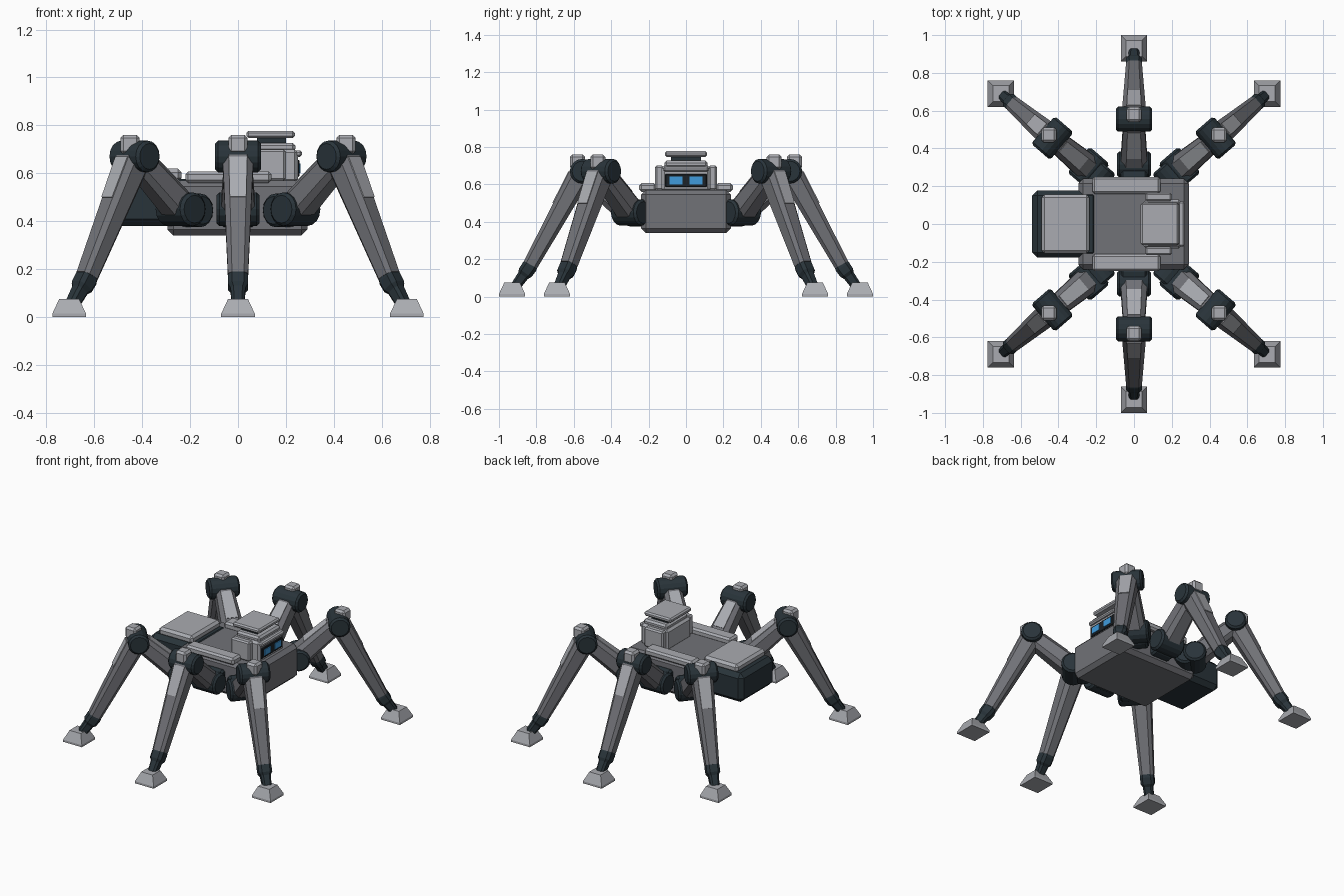
import bpy, bmesh, math
from mathutils import Vector

if "Cube" in bpy.data.objects:
    bpy.data.objects.remove(bpy.data.objects["Cube"])


def material(name, rgb):
    m = bpy.data.materials.new(name)
    m.diffuse_color = (*rgb, 1)
    m.use_nodes = True
    m.node_tree.nodes["Principled BSDF"].inputs["Base Color"].default_value = m.diffuse_color
    return m


GREY = material("mid grey", (0.165, 0.168, 0.185))
LIGHT = material("light grey", (0.40, 0.41, 0.44))
DARK = material("dark slate", (0.022, 0.034, 0.042))
BLACK = material("visor black", (0.012, 0.016, 0.02))
BLUE = material("eye blue", (0.05, 0.33, 0.72))


def finish(bm, name, mat):
    bmesh.ops.recalc_face_normals(bm, faces=bm.faces)
    me = bpy.data.meshes.new(name)
    bm.to_mesh(me)
    bm.free()
    me.materials.append(mat)
    ob = bpy.data.objects.new(name, me)
    bpy.context.collection.objects.link(ob)
    return ob


def box(name, mat, x, y, z, bevel=0.0, top=1.0):
    """Box from axis ranges, with optional chamfer and narrowed top."""
    bm = bmesh.new()
    bmesh.ops.create_cube(bm, size=1)
    for v in bm.verts:
        k = top if v.co.z > 0 else 1
        v.co = (sum(x) / 2 + v.co.x * k * (x[1] - x[0]),
                sum(y) / 2 + v.co.y * k * (y[1] - y[0]),
                sum(z) / 2 + v.co.z * (z[1] - z[0]))
    if bevel:
        bmesh.ops.bevel(bm, geom=bm.edges[:], offset=bevel, segments=1,
                        profile=0.5, affect='EDGES')
    return finish(bm, name, mat)


def frame(a, b):
    """Side and outward normal of a limb running from a to b."""
    d = (b - a).normalized()
    side = Vector((-d.y, d.x, 0)).normalized()
    n = d.cross(side)
    return d, side, n if n.z > 0 else -n


def limb(name, mat, a, b, rings):
    """Chamfered rectangular tube; rings = (fraction, half width, half depth)."""
    d, side, n = frame(a, b)
    bm = bmesh.new()
    loops = []
    for t, w, h in rings:
        c = 0.6
        pts = [(w, h * c), (w * c, h), (-w * c, h), (-w, h * c),
               (-w, -h * c), (-w * c, -h), (w * c, -h), (w, -h * c)]
        p = a.lerp(b, t)
        loops.append([bm.verts.new(p + side * u + n * v) for u, v in pts])
    for l0, l1 in zip(loops, loops[1:]):
        for i in range(8):
            j = (i + 1) % 8
            bm.faces.new((l0[i], l0[j], l1[j], l1[i]))
    bm.faces.new(loops[0])
    bm.faces.new(loops[-1])
    return finish(bm, name, mat)


def plate(name, a, b, t0, t1, r0, r1):
    """Thin armour strip on the outer face of a tapered limb."""
    d, side, n = frame(a, b)
    bm = bmesh.new()
    rows = []
    for t in (t0, t1):
        w = (r0[0] + (r1[0] - r0[0]) * t) * 0.6
        h = r0[1] + (r1[1] - r0[1]) * t
        p = a.lerp(b, t)
        rows.append([bm.verts.new(p + side * u + n * v) for u, v in
                     ((-w, h - 0.003), (w, h - 0.003), (w, h + 0.004), (-w, h + 0.004))])
    for i in range(4):
        j = (i + 1) % 4
        bm.faces.new((rows[0][i], rows[0][j], rows[1][j], rows[1][i]))
    bm.faces.new(rows[0])
    bm.faces.new(rows[1])
    return finish(bm, name, LIGHT)


def drum(name, centre, axis, radius, half, chamfer=0.012):
    """Chamfered joint cylinder."""
    axis = axis.normalized()
    up = Vector((0, 0, 1))
    out = axis.cross(up)
    bm = bmesh.new()
    loops = []
    for t, r in ((-half, radius - chamfer), (-half + chamfer, radius),
                 (half - chamfer, radius), (half, radius - chamfer)):
        loops.append([bm.verts.new(centre + axis * t + (out * math.cos(k) + up * math.sin(k)) * r)
                      for k in (2 * math.pi * i / 16 for i in range(16))])
    for l0, l1 in zip(loops, loops[1:]):
        for i in range(16):
            j = (i + 1) % 16
            bm.faces.new((l0[i], l0[j], l1[j], l1[i]))
    bm.faces.new(loops[0])
    bm.faces.new(loops[-1])
    return finish(bm, name, DARK)


# Body, deck rails and rear pack
box("body", GREY, (-0.295, 0.29), (-0.24, 0.24), (0.34, 0.57), 0.025)
for s, side in ((-1, "right"), (1, "left")):
    box(side + "_deck_rail", LIGHT, (-0.22, 0.14), sorted((s * 0.16, s * 0.25)),
        (0.56, 0.607), 0.012)
box("rear_pack", DARK, (-0.54, -0.19), (-0.178, 0.178), (0.38, 0.575), 0.028)
box("rear_pack_lid", LIGHT, (-0.49, -0.235), (-0.155, 0.155), (0.565, 0.62), 0.016)

# Head, cap and face
box("head", LIGHT, (0.05, 0.25), (-0.13, 0.13), (0.56, 0.70), 0.014)
box("head_crown", LIGHT, (0.065, 0.24), (-0.115, 0.115), (0.69, 0.727), 0.012)
box("cap_neck", DARK, (0.08, 0.20), (-0.08, 0.08), (0.72, 0.75))
box("head_cap", LIGHT, (0.035, 0.237), (-0.112, 0.112), (0.747, 0.777), 0.009)
box("brow", LIGHT, (0.23, 0.267), (-0.12, 0.12), (0.668, 0.695), 0.008)
box("visor", BLACK, (0.235, 0.257), (-0.112, 0.112), (0.585, 0.655), 0.004)
for s, side in ((-1, "right"), (1, "left")):
    box(side + "_eye", BLUE, (0.25, 0.262), sorted((s * 0.02, s * 0.088)), (0.6, 0.641))
    box(side + "_ear", LIGHT, (0.06, 0.20), sorted((s * 0.12, s * 0.165)), (0.57, 0.70), 0.009)

# Six legs: hip, knee and foot plan positions, mirrored across y
THIGH = ((0.072, 0.062), (0.055, 0.052))
SHIN = ((0.066, 0.062), (0.042, 0.040))
LEGS = (("front", (0.24, 0.295), (0.432, 0.455), (0.705, 0.69)),
        ("middle", (0.0, 0.315), (0.0, 0.555), (0.0, 0.93)),
        ("rear", (-0.24, 0.295), (-0.432, 0.455), (-0.705, 0.69)))
for label, h, k, f in LEGS:
    for s, side in ((-1, "right"), (1, "left")):
        nm = f"{label}_{side}_"
        hip = Vector((h[0], s * h[1], 0.45))
        knee = Vector((k[0], s * k[1], 0.67))
        foot = Vector((f[0], s * f[1], 0.0))
        out = Vector((foot.x - knee.x, foot.y - knee.y, 0)).normalized()
        axis = Vector((-out.y, out.x, 0))
        ankle = foot - out * 0.09 + Vector((0, 0, 0.155))
        # joints
        drum(nm + "hip_socket", hip - out * 0.06 - Vector((0, 0, 0.005)), axis, 0.07, 0.07)
        drum(nm + "hip", hip, axis, 0.07, 0.09)
        drum(nm + "knee", knee, axis, 0.066, 0.096)
        # limbs with armour strips
        limb(nm + "thigh", GREY, hip, knee, ((0, *THIGH[0]), (1, *THIGH[1])))
        plate(nm + "thigh_armour", hip, knee, 0.3, 0.85, *THIGH)
        limb(nm + "shin", GREY, knee, ankle, ((-0.04, *SHIN[0]), (0.97, *SHIN[1])))
        plate(nm + "shin_armour", knee, ankle, 0.06, 0.38, *SHIN)
        # ankle cuff and stem
        end = foot - out * 0.022 + Vector((0, 0, 0.06))
        limb(nm + "ankle", DARK, ankle, end,
             ((-0.32, 0.036, 0.034), (-0.05, 0.042, 0.042), (0.3, 0.042, 0.04),
              (0.45, 0.031, 0.031), (1, 0.027, 0.027)))
        # knee cap and foot pad
        c = knee + out * 0.025
        box(nm + "knee_cap", LIGHT, (c.x - 0.04, c.x + 0.04), (c.y - 0.04, c.y + 0.04),
            (0.68, 0.76), 0.013)
        p = (foot.x - 0.07, foot.x + 0.07), (foot.y - 0.07, foot.y + 0.07)
        box(nm + "foot_base", LIGHT, *p, (0, 0.014))
        box(nm + "foot", LIGHT, *p, (0.014, 0.074), 0, 0.6)
